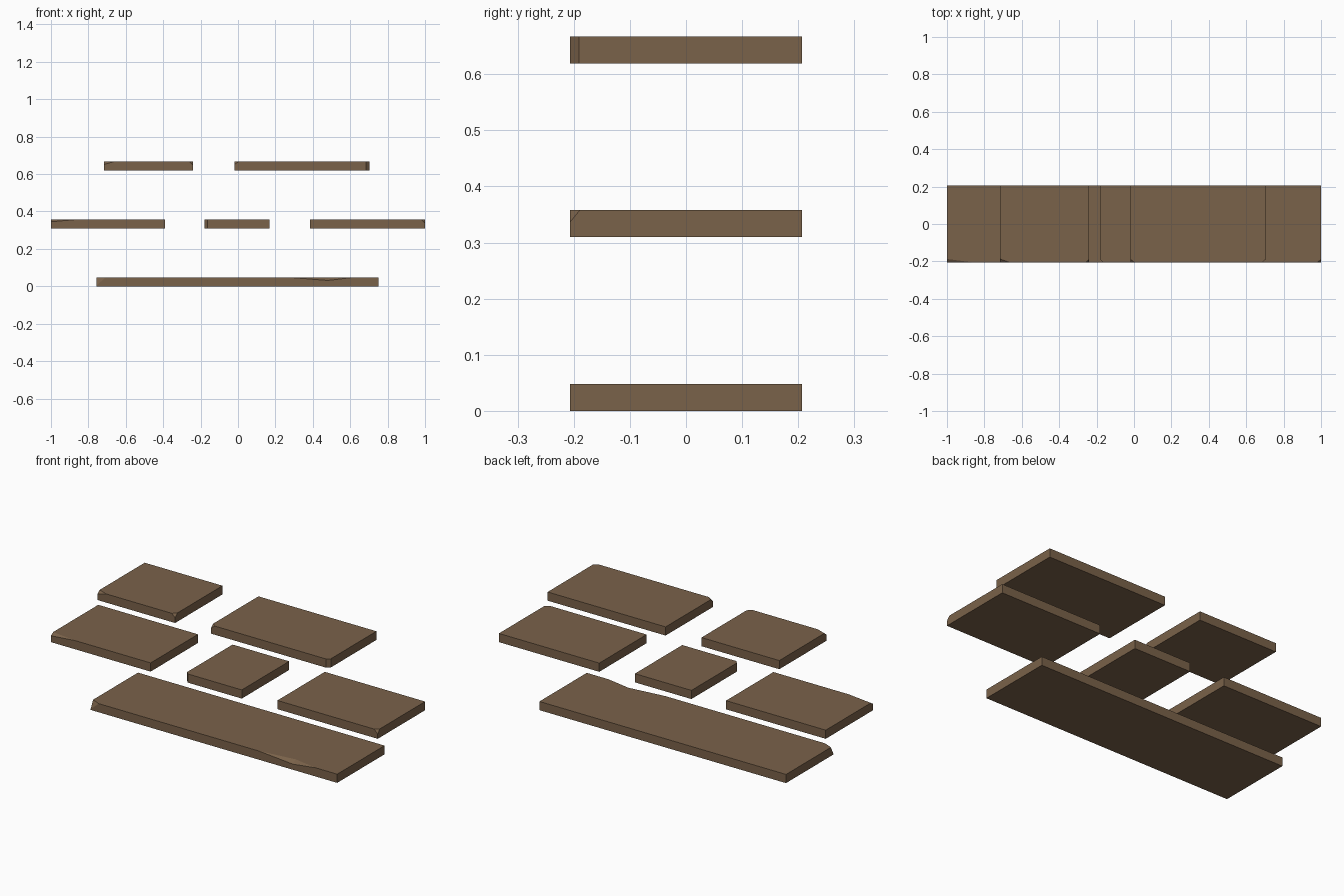
import bpy, bmesh
from mathutils import Vector

if "Cube" in bpy.data.objects:
    bpy.data.objects.remove(bpy.data.objects["Cube"])

wood = bpy.data.materials.new("brown_wood")
wood.diffuse_color = (0.195, 0.122, 0.068, 1)
wood.use_nodes = True
wood.node_tree.nodes["Principled BSDF"].inputs["Base Color"].default_value = wood.diffuse_color

Y = 0.207   # half depth of every plank
T = 0.048   # plank thickness


def add_object(name, bm):
    bmesh.ops.recalc_face_normals(bm, faces=bm.faces)
    mesh = bpy.data.meshes.new(name)
    bm.to_mesh(mesh)
    bm.free()
    mesh.materials.append(wood)
    ob = bpy.data.objects.new(name, mesh)
    bpy.context.collection.objects.link(ob)
    return ob


def plank(name, x0, x1, z0, chips=()):
    """Box plank; each chip is (side, dx, dy, dz) cut off a front top corner.
    dz None makes a full-height vertical chamfer."""
    z1 = z0 + T
    bm = bmesh.new()
    bmesh.ops.create_cube(bm, size=1)
    for v in bm.verts:
        v.co = ((x0 + x1) / 2 + v.co.x * (x1 - x0), v.co.y * 2 * Y, z0 + (v.co.z + 0.5) * T)
    for side, dx, dy, dz in chips:
        corner = Vector((x1 if side > 0 else x0, -Y, z1))
        normal = Vector((side / dx, -1 / dy, 1 / dz if dz else 0))
        point = corner + Vector((-side * dx, 0, 0))
        geom = bm.verts[:] + bm.edges[:] + bm.faces[:]
        bmesh.ops.bisect_plane(bm, geom=geom, plane_co=point, plane_no=normal, clear_outer=True)
        open_edges = [e for e in bm.edges if e.is_boundary]
        bmesh.ops.holes_fill(bm, edges=open_edges, sides=0)
    return add_object(name, bm)


# Bottom shelf plank
bottom = plank("bottom_plank", -0.757, 0.752, 0.0, [(-1, 0.05, 0.022, 0.044)])

# Shallow splinter notch in its front top edge
bm = bmesh.new()
for co in [(0.27, -Y, T), (0.62, -Y, T), (0.48, -Y, 0.031), (0.48, -Y + 0.025, T),
           (0.46, -Y - 0.01, T + 0.01)]:
    bm.verts.new(co)
bmesh.ops.convex_hull(bm, input=bm.verts[:])
cutter = add_object("notch_cutter", bm)
cutter.hide_render = True
cutter.hide_viewport = True
mod = bottom.modifiers.new("notch", 'BOOLEAN')
mod.operation = 'DIFFERENCE'
mod.solver = 'EXACT'
mod.object = cutter

# Bake the notch and drop the cutter
bpy.context.view_layer.update()
deps = bpy.context.evaluated_depsgraph_get()
result = bpy.data.meshes.new_from_object(bottom.evaluated_get(deps))
bottom.modifiers.clear()
bottom.data = result
bpy.data.objects.remove(cutter)

# Middle row
plank("middle_left_plank", -1.0, -0.39, 0.31, [(-1, 0.15, 0.02, 0.013)])
plank("middle_centre_plank", -0.178, 0.168, 0.31, [(-1, 0.016, 0.016, None)])
plank("middle_right_plank", 0.386, 1.0, 0.31, [(1, 0.022, 0.018, 0.022)])

# Top row
plank("top_left_plank", -0.716, -0.24, 0.619, [(-1, 0.055, 0.02, 0.016), (1, 0.02, 0.02, 0.02)])
plank("top_right_plank", -0.02, 0.702, 0.619, [(-1, 0.025, 0.02, 0.016), (1, 0.018, 0.016, None)])
